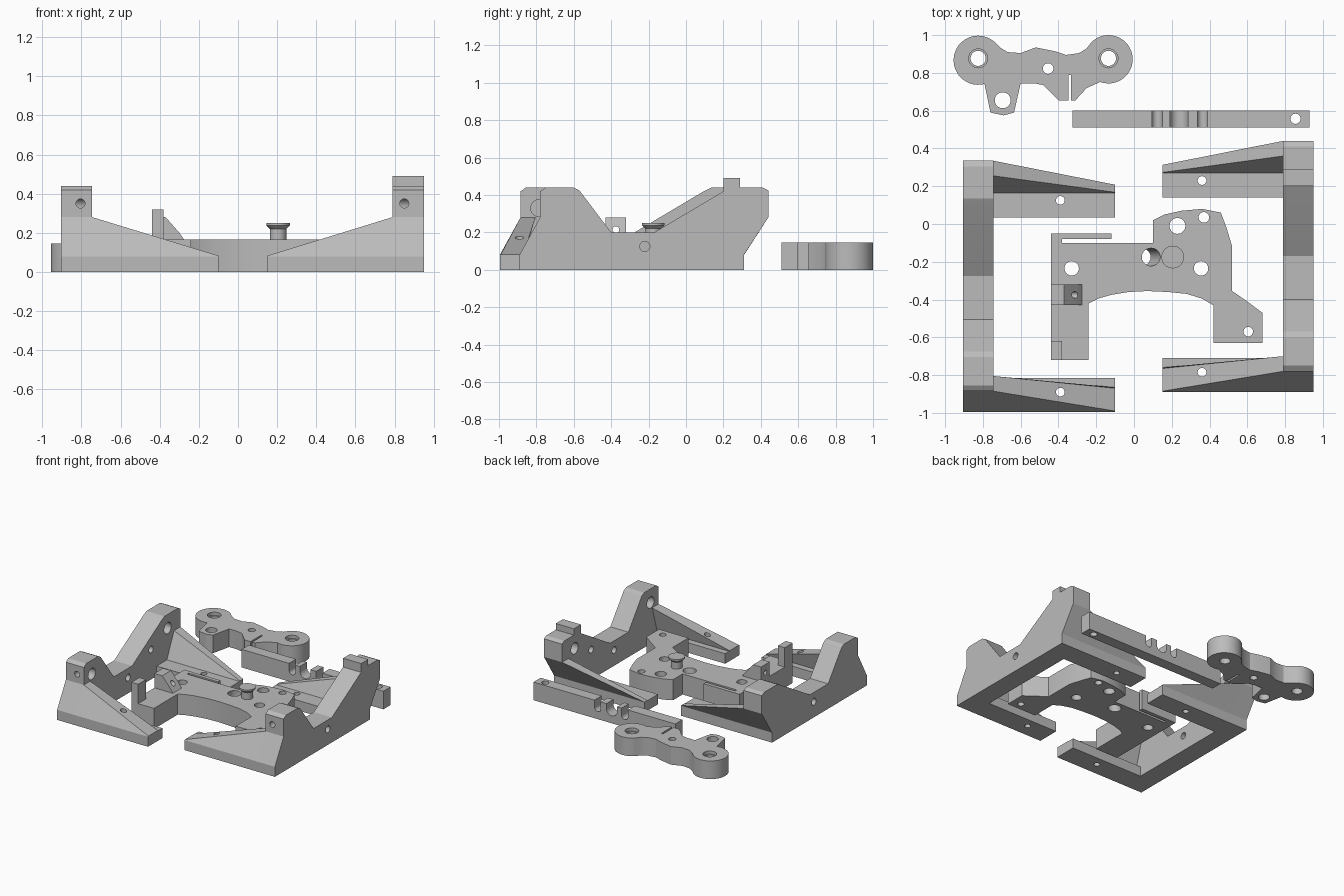
import bpy, bmesh, math
from mathutils import Vector

cube = bpy.data.objects.get("Cube")
if cube:
    bpy.data.objects.remove(cube, do_unlink=True)

grey = bpy.data.materials.new("plain grey")
grey.use_nodes = True
grey.diffuse_color = (0.5, 0.5, 0.5, 1)
grey.node_tree.nodes["Principled BSDF"].inputs["Base Color"].default_value = (0.5, 0.5, 0.5, 1)


def make(name, bm):
    bmesh.ops.recalc_face_normals(bm, faces=bm.faces)
    mesh = bpy.data.meshes.new(name)
    bm.to_mesh(mesh)
    bm.free()
    mesh.materials.append(grey)
    ob = bpy.data.objects.new(name, mesh)
    bpy.context.collection.objects.link(ob)
    return ob


def loft(name, first, last):
    """Solid between two matching outlines of 3D points."""
    bm = bmesh.new()
    a = [bm.verts.new(p) for p in first]
    b = [bm.verts.new(p) for p in last]
    bm.faces.new(a)
    bm.faces.new(b)
    for i in range(len(a)):
        j = (i + 1) % len(a)
        bm.faces.new((a[i], a[j], b[j], b[i]))
    return make(name, bm)


def slab(name, pts, z0, z1):
    return loft(name, [(x, y, z0) for x, y in pts], [(x, y, z1) for x, y in pts])


def box(name, x0, x1, y0, y1, z0, z1):
    return slab(name, [(x0, y0), (x1, y0), (x1, y1), (x0, y1)], z0, z1)


def rod(name, start, end, r, r2=None):
    start, end = Vector(start), Vector(end)
    axis = end - start
    bm = bmesh.new()
    bmesh.ops.create_cone(bm, cap_ends=True, segments=32, radius1=r,
                          radius2=r if r2 is None else r2, depth=axis.length)
    bm.transform(axis.to_track_quat('Z', 'Y').to_matrix().to_4x4())
    bmesh.ops.translate(bm, vec=(start + end) / 2, verts=bm.verts)
    return make(name, bm)


def drill(x, y, r, z0=-0.1, z1=0.6):
    return rod("cutter", (x, y, z0), (x, y, z1), r)


def cut(ob, cutters):
    for c in cutters:
        c.hide_render = True
        mod = ob.modifiers.new("cut", 'BOOLEAN')
        mod.operation, mod.solver, mod.object = 'DIFFERENCE', 'EXACT', c
        bpy.context.view_layer.objects.active = ob
        bpy.ops.object.modifier_apply(modifier=mod.name)
        bpy.data.objects.remove(c, do_unlink=True)


def arc(cx, cy, r, a0, a1, n=28):
    angles = [math.radians(a0 + (a1 - a0) * i / n) for i in range(n + 1)]
    return [(cx + r * math.cos(a), cy + r * math.sin(a)) for a in angles]


# Side frames: a notched rail with two tapering arms
rail = [(-.89, 0), (-.89, .08), (-.78, .28), (-.78, .42), (-.75, .44), (-.60, .44),
        (-.57, .425), (-.40, .2), (-.17, .2), (.20, .42), (.24, .44), (.41, .44),
        (.44, .425), (.44, .28), (.31, .08), (.31, 0)]
back_tall = [(.14, 0), (.31, 0), (.31, .08), (.44, .28), (.36, .28), (.27, .08), (.14, .08)]
back_low = [(.14, 0), (.31, 0), (.31, .08), (.31, .08), (.27, .08), (.27, .08), (.14, .08)]
front_tall = [(-.71, 0), (-.89, 0), (-.89, .08), (-.78, .28), (-.70, .28), (-.76, .08), (-.71, .08)]
front_low = [(-.71, 0), (-.89, 0), (-.89, .08), (-.885, .083), (-.765, .083), (-.76, .08), (-.71, .08)]
back_low[3:5] = [(.313, .083), (.273, .083)]


def frame(side, outer, inner, tip, hole_x, dy):
    def at(x, pts):
        return [(x, y + dy, z) for y, z in pts]
    s = 1 if outer > inner else -1
    mid = (outer + inner) / 2
    body = loft(side + "_rail", at(inner, rail), at(outer, rail))
    holes = [rod("cutter", (inner - s * .05, y + dy, .33), (inner + s * .1, y + dy, .33), .045)
             for y in (-.68, .28)]
    holes += [rod("cutter", (mid - .2, y + dy, z), (mid + .2, y + dy, z), .027)
              for y, z in [(-.22, .125)]]
    holes.append(rod("cutter", (inner - s * .05, .07 + dy, .24), (inner + s * .1, .07 + dy, .24), .027))
    holes.append(rod("cutter", (mid - s * .02, -.95 + dy, .35), (mid - s * .02, -.7 + dy, .35), .023))
    cut(body, holes)
    back = loft(side + "_back_arm", at(inner, back_tall), at(tip, back_low))
    cut(back, [drill(hole_x, .23 + dy, .023)])
    front = loft(side + "_front_arm", at(inner, front_tall), at(tip, front_low))
    cut(front, [drill(hole_x, -.785 + dy, .023)])


frame("left", .95, .79, .15, .36, 0)
frame("right", -.905, -.745, -.10, -.39, -.105)
box("left_rail_stop", .79, .95, .20, .29, .40, .49)

# Centre plate
plate_outline = [(-.44, -.05), (-.44, -.72), (-.24, -.72), (-.24, -.42), (-.19, -.395), (-.12, -.375),
                 (-.03, -.36), (.07, -.355), (.18, -.36), (.28, -.37), (.36, -.395), (.42, -.43),
                 (.42, -.63), (.68, -.63), (.68, -.47), (.60, -.41), (.52, -.355), (.52, -.12),
                 (.49, -.02), (.46, .06), (.36, .08), (.25, .07), (.16, .05), (.10, .02),
                 (.10, -.10), (-.38, -.10), (-.38, -.08), (-.12, -.08), (-.12, -.05)]
plate = slab("centre_plate", plate_outline, 0, .165)
cut(plate, [drill(x, y, r) for x, y, r in
            [(-.33, -.235, .038), (.355, -.235, .038), (.23, -.01, .042),
             (.37, .035, .028), (.605, -.57, .025)]]
    + [rod("cutter", (.02, -.175, -.06), (.12, -.175, .26), .047)])

box("plate_post", -.44, -.38, -.72, -.62, .15, .32)
lug = [(-.44, .15), (-.44, .28), (-.37, .28), (-.30, .2), (-.275, .165), (-.275, .15)]
block = loft("plate_lug", [(x, -.43, z) for x, z in lug], [(x, -.32, z) for x, z in lug])
cut(block, [rod("cutter", (-.5, -.375, .215), (-.2, -.375, .215), .018)])

# Headed pin on the plate
rod("pin_stem", (.205, -.175, .15), (.205, -.175, .225), .042)
rod("pin_flare", (.205, -.175, .22), (.205, -.175, .237), .042, .06)
rod("pin_head", (.205, -.175, .237), (.205, -.175, .25), .06)

# Notched bar
bar = box("notched_bar", -.325, .93, .51, .60, 0, .145)
notches = []
for x0, x1 in [(.095, .15), (.19, .285), (.335, .39)]:
    r = (x1 - x0) / 2
    shape = arc((x0 + x1) / 2, .06 + r, r, 180, 360, 12) + [(x1, .25), (x0, .25)]
    notches.append(loft("cutter", [(x, .45, z) for x, z in shape], [(x, .65, z) for x, z in shape]))
cut(bar, notches + [drill(.855, .557, .027)])

# Two-lobed link
link_outline = arc(-.825, .867, .13, 50, 285) + [
    (-.76, .59), (-.69, .575), (-.635, .59), (-.60, .745), (-.53, .745), (-.48, .735),
    (-.40, .655), (-.31, .655), (-.25, .72)] + arc(-.135, .872, .128, -110, 135) + [
    (-.25, .93), (-.29, .905), (-.36, .895), (-.42, .915), (-.52, .935), (-.60, .905), (-.67, .91), (-.71, .935)]
link = slab("two_lobed_link", link_outline, 0, .145)
cut(link, [drill(x, .877, r, z) for x in (-.825, -.135) for r, z in ((.04, -.1), (.05, .12))]
    + [drill(-.455, .823, .028), drill(-.695, .655, .042),
       box("cutter", -.348, -.334, .6, .79, -.1, .3)])

# Smooth the curved walls, keep edges crisp
bpy.ops.object.select_all(action='DESELECT')
for ob in bpy.context.scene.objects:
    if ob.type == 'MESH' and grey.name in ob.data.materials:
        ob.select_set(True)
        bpy.context.view_layer.objects.active = ob
bpy.ops.object.shade_smooth_by_angle(angle=math.radians(25))
